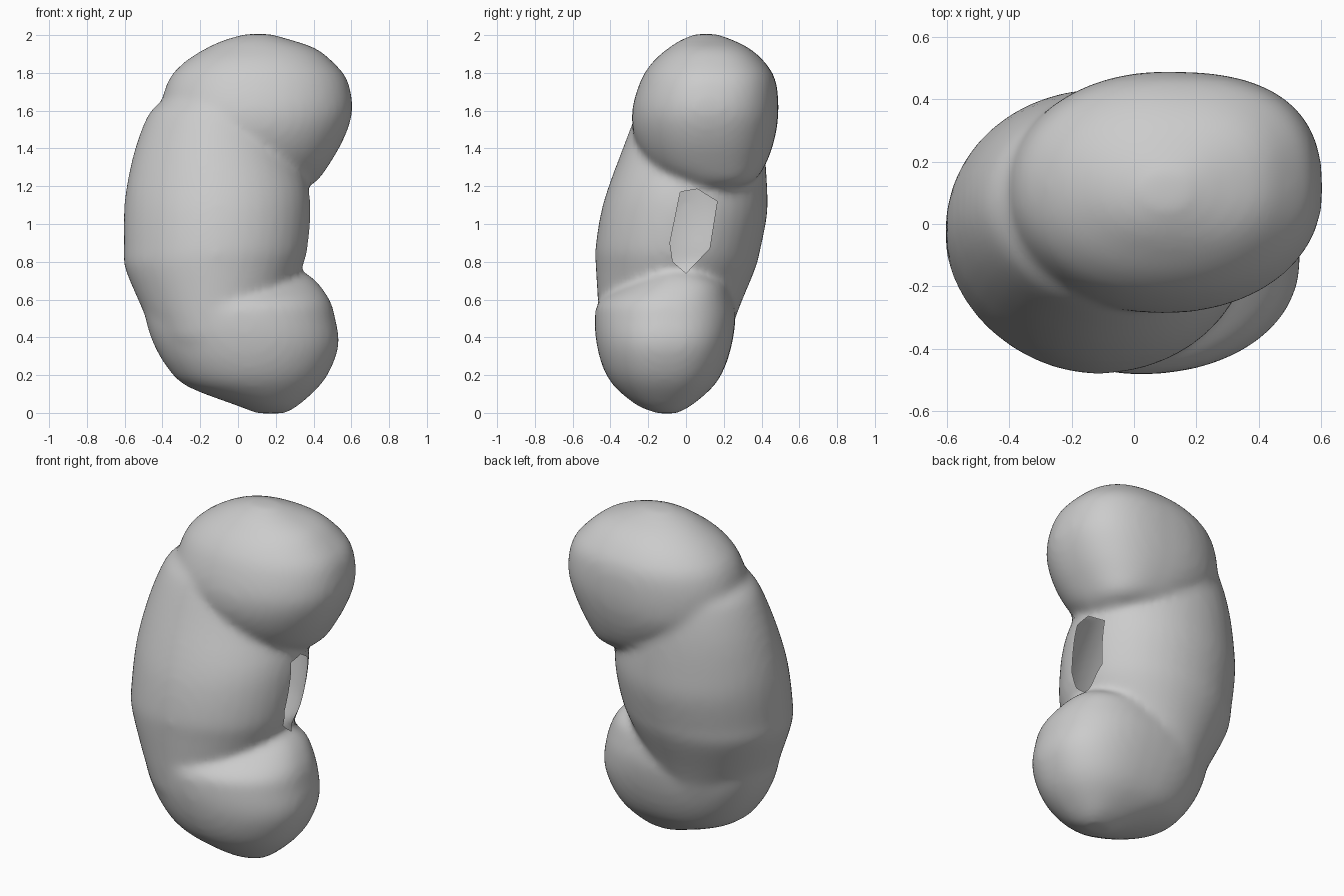
import bpy, bmesh, math
from mathutils import Vector

if "Cube" in bpy.data.objects:
    bpy.data.objects.remove(bpy.data.objects["Cube"])

SIDES = 40


def smooth_rings(rings, steps=3):
    """Catmull-Rom interpolation between the given rings."""
    out = []
    for i in range(len(rings) - 1):
        p = [rings[max(i - 1, 0)], rings[i], rings[i + 1], rings[min(i + 2, len(rings) - 1)]]
        for k in range(steps):
            t = k / steps
            out.append([0.5 * (2 * b + (c - a) * t + (2 * a - 5 * b + 4 * c - d) * t * t
                               + (3 * b - a - 3 * c + d) * t ** 3) for a, b, c, d in zip(*p)])
    return out + [rings[-1]]


def loft(bm, rings, powers):
    """Closed solid from rings (z, xmin, xmax, ymin, ymax); one roundness per quadrant."""
    loops = []
    for z, x0, x1, y0, y1 in smooth_rings(rings):
        loop = []
        for i in range(SIDES):
            a = 2 * math.pi * i / SIDES
            c, s = math.cos(a), math.sin(a)
            e = 2 / powers[4 * i // SIDES]
            x = (x0 + x1) / 2 + (x1 - x0) / 2 * math.copysign(abs(c) ** e, c)
            y = (y0 + y1) / 2 + (y1 - y0) / 2 * math.copysign(abs(s) ** e, s)
            loop.append(bm.verts.new((x, y, z)))
        loops.append(loop)
    for a, b in zip(loops, loops[1:]):
        for i in range(SIDES):
            j = (i + 1) % SIDES
            bm.faces.new((a[i], a[j], b[j], b[i]))
    bm.faces.new(loops[0][::-1])
    bm.faces.new(loops[-1])


# Lower lobe, middle body and upper lobe, bottom to top
lower = [(-0.003, 0.1, 0.25, -0.15, -0.05), (0.04, -0.01, 0.32, -0.26, 0.03),
         (0.14, -0.27, 0.43, -0.38, 0.145), (0.24, -0.375, 0.495, -0.44, 0.205),
         (0.37, -0.45, 0.535, -0.475, 0.245), (0.5, -0.49, 0.515, -0.483, 0.262),
         (0.59, -0.49, 0.49, -0.46, 0.25), (0.68, -0.3, 0.43, -0.32, 0.21),
         (0.735, 0.0, 0.37, -0.18, 0.10)]
middle = [(0.25, -0.3, 0.1, -0.36, 0.15), (0.37, -0.43, 0.2, -0.44, 0.225),
          (0.48, -0.475, 0.23, -0.46, 0.255),
          (0.6, -0.53, 0.27, -0.468, 0.30), (0.77, -0.6, 0.34, -0.478, 0.37),
          (0.87, -0.605, 0.37, -0.48, 0.395), (1.05, -0.605, 0.386, -0.453, 0.43),
          (1.2, -0.59, 0.373, -0.41, 0.43), (1.4, -0.545, 0.305, -0.335, 0.415),
          (1.58, -0.475, 0.25, -0.265, 0.39), (1.65, -0.40, 0.22, -0.22, 0.37),
          (1.73, -0.28, 0.2, -0.15, 0.3)]
upper = [(1.19, 0.12, 0.36, 0.0, 0.27), (1.23, 0.0, 0.42, -0.07, 0.36),
         (1.31, -0.2, 0.48, -0.19, 0.42), (1.45, -0.38, 0.56, -0.27, 0.47),
         (1.6, -0.41, 0.606, -0.286, 0.49), (1.76, -0.37, 0.58, -0.24, 0.475),
         (1.86, -0.28, 0.50, -0.175, 0.415), (1.93, -0.17, 0.41, -0.095, 0.335),
         (1.975, -0.07, 0.28, -0.025, 0.245), (2.006, 0.04, 0.17, 0.05, 0.16)]

bm = bmesh.new()
loft(bm, lower, (2.5, 2.4, 1.9, 2.1))
loft(bm, middle, (2.05, 2.0, 1.85, 2.05))
loft(bm, upper, (2.6, 2.05, 2.1, 2.1))
bmesh.ops.recalc_face_normals(bm, faces=bm.faces[:])
mesh = bpy.data.meshes.new("kidney_body")
bm.to_mesh(mesh)
bm.free()
body = bpy.data.objects.new("kidney_body", mesh)
bpy.context.collection.objects.link(body)

# Fuse the three lobes into one soft skin
rm = body.modifiers.new("fuse", 'REMESH')
rm.mode = 'VOXEL'
rm.voxel_size = 0.02
sm = body.modifiers.new("soften", 'SMOOTH')
sm.factor = 0.5
sm.iterations = 14
deps = bpy.context.evaluated_depsgraph_get()
skin = bpy.data.meshes.new_from_object(body.evaluated_get(deps))
body.modifiers.clear()

# Open the slot on the inner side: cut along a convex outline, drop the inside
outline = [(-0.085, 0.9), (-0.07, 0.8), (0.0, 0.74), (0.125, 0.87),
           (0.165, 1.12), (0.06, 1.185), (-0.03, 1.17)]
edges = []
for (ya, za), (yb, zb) in zip(outline, outline[1:] + outline[:1]):
    edges.append((Vector((0, ya, za)), Vector((0, zb - za, ya - yb)).normalized()))


def near(f, margin):
    c = f.calc_center_median()
    return c.x > 0.2 and f.normal.x > 0.2 and all((c - p).dot(n) < margin for p, n in edges)


bm = bmesh.new()
bm.from_mesh(skin)
bm.normal_update()
for p, n in edges:
    faces = [f for f in bm.faces if near(f, 0.05)]
    geom = faces + list({e for f in faces for e in f.edges}) + list({v for f in faces for v in f.verts})
    bmesh.ops.bisect_plane(bm, geom=geom, dist=1e-5, plane_co=p, plane_no=n)
    bm.normal_update()
bmesh.ops.delete(bm, geom=[f for f in bm.faces if near(f, 0.0)], context='FACES')
for f in bm.faces:
    f.smooth = True
bm.to_mesh(skin)
bm.free()
body.data = skin
